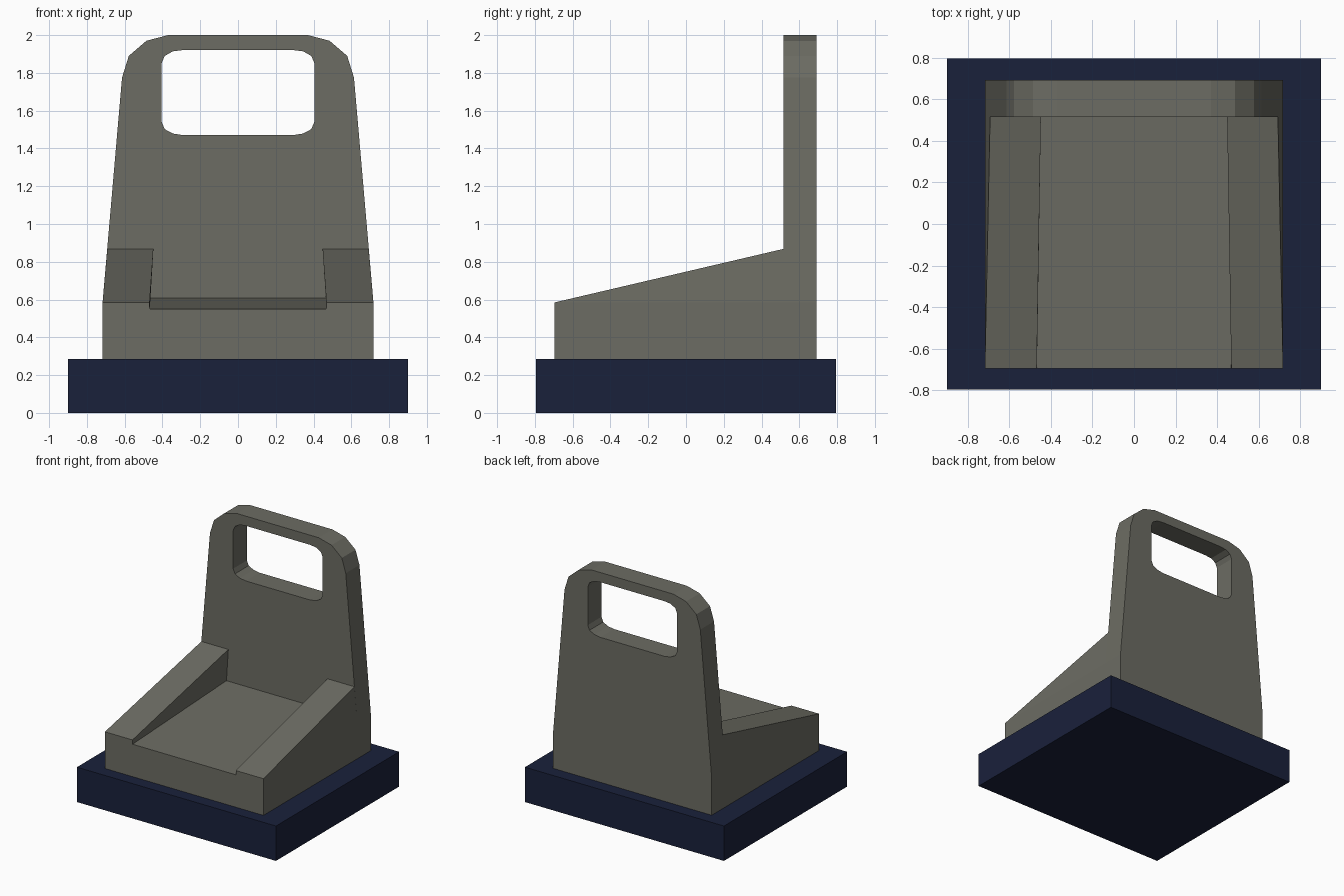
import bpy, bmesh

if "Cube" in bpy.data.objects:
    bpy.data.objects.remove(bpy.data.objects["Cube"])


def material(name, rgb):
    m = bpy.data.materials.new(name)
    m.diffuse_color = (*rgb, 1)
    m.use_nodes = True
    m.node_tree.nodes["Principled BSDF"].inputs["Base Color"].default_value = m.diffuse_color
    return m


def finish(bm, name, mat):
    bmesh.ops.remove_doubles(bm, verts=bm.verts[:], dist=1e-4)
    bmesh.ops.recalc_face_normals(bm, faces=bm.faces[:])
    mesh = bpy.data.meshes.new(name)
    bm.to_mesh(mesh)
    bm.free()
    mesh.materials.append(mat)
    obj = bpy.data.objects.new(name, mesh)
    bpy.context.collection.objects.link(obj)
    return obj


def mirrored(half):
    """Close a right-hand half profile by mirroring it in x."""
    return half + [(-x, z) for x, z in reversed(half)]


def ring(bm, profile, y):
    return [bm.verts.new((x, y, z)) for x, z in profile]


def loop_edges(bm, verts):
    return [bm.edges.new((a, b)) for a, b in zip(verts, verts[1:] + verts[:1])]


navy = material("navy", (0.010, 0.015, 0.044))
stone = material("warm_grey", (0.15, 0.15, 0.125))

# Base slab
bm = bmesh.new()
bmesh.ops.create_cube(bm, size=1)
for v in bm.verts:
    v.co = (v.co.x * 1.8, v.co.y * 1.59, (v.co.z + 0.5) * 0.285)
finish(bm, "base", navy)

# Seat: channelled cross-section lofted from front to back, rails rising
front = mirrored([(0.717, 0.285), (0.717, 0.585), (0.717, 0.585), (0.468, 0.585), (0.467, 0.55)])
back = mirrored([(0.717, 0.285), (0.717, 0.585), (0.692, 0.868), (0.448, 0.868), (0.465, 0.608)])
bm = bmesh.new()
a, b = ring(bm, front, -0.695), ring(bm, back, 0.515)
n = len(a)
for i in range(n):
    j = (i + 1) % n
    bm.faces.new((a[i], a[j], b[j], b[i]))
bm.faces.new(a)
bm.faces.new(b)
finish(bm, "seat", stone)

# Backrest: tapered plate with a rounded handle opening
outer = mirrored([(0.717, 0.285), (0.717, 0.585), (0.614, 1.775), (0.578, 1.89), (0.485, 1.97), (0.37, 2.0)])
hole = mirrored([(0.29, 1.47), (0.345, 1.479), (0.388, 1.502), (0.404, 1.54),
                 (0.404, 1.852), (0.388, 1.89), (0.345, 1.914), (0.29, 1.921)])
bm = bmesh.new()
edges = loop_edges(bm, ring(bm, outer, 0.515)) + loop_edges(bm, ring(bm, hole, 0.515))
bmesh.ops.triangle_fill(bm, edges=edges, use_beauty=True, use_dissolve=False)
ext = bmesh.ops.extrude_face_region(bm, geom=bm.faces[:], use_keep_orig=True)
moved = [g for g in ext["geom"] if isinstance(g, bmesh.types.BMVert)]
bmesh.ops.translate(bm, verts=moved, vec=(0, 0.177, 0))
finish(bm, "backrest", stone)
